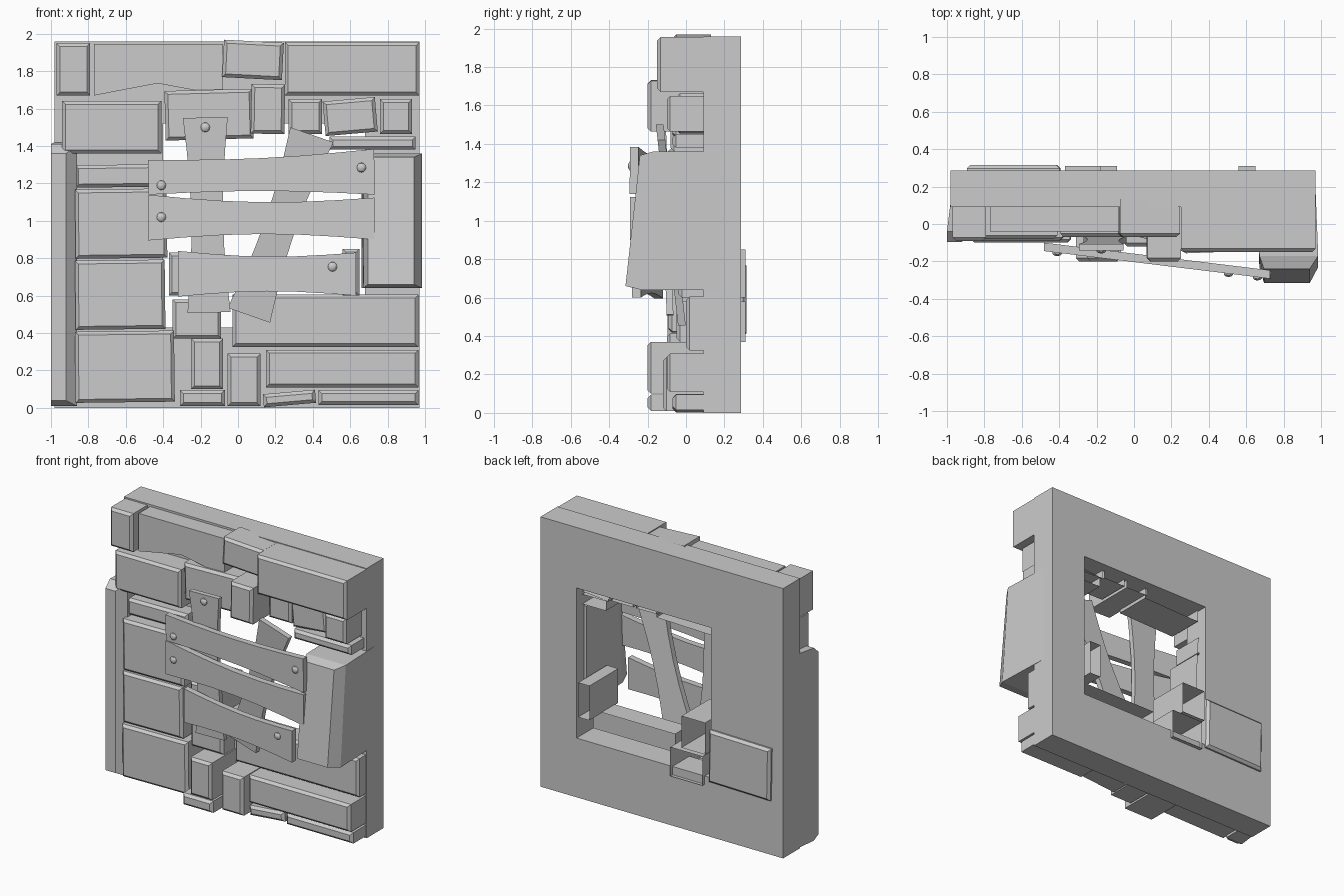
import bpy, bmesh
from math import sin, cos, pi, radians
from mathutils import Vector

if "Cube" in bpy.data.objects:
    bpy.data.objects.remove(bpy.data.objects["Cube"])


def loft(name, rings, caps=(True, True)):
    """Join equal-length rings of points with quads."""
    bm = bmesh.new()
    vs = [[bm.verts.new(p) for p in r] for r in rings]
    n = len(rings[0])
    for a, b in zip(vs, vs[1:]):
        for i in range(n):
            j = (i + 1) % n
            bm.faces.new((a[i], a[j], b[j], b[i]))
    if caps[0]:
        bm.faces.new(vs[0][::-1])
    if caps[1]:
        bm.faces.new(vs[-1])
    bmesh.ops.remove_doubles(bm, verts=bm.verts, dist=1e-5)
    bmesh.ops.recalc_face_normals(bm, faces=bm.faces)
    me = bpy.data.meshes.new(name)
    bm.to_mesh(me)
    bm.free()
    bpy.context.collection.objects.link(bpy.data.objects.new(name, me))


def rect(x0, x1, z0, z1, y, tilt=0, lean=0):
    """Rectangle facing -y, turned by tilt degrees, its foot leaning forward."""
    cx, cz, t = (x0 + x1) / 2, (z0 + z1) / 2, radians(tilt)
    return [(cx + (x - cx) * cos(t) - (z - cz) * sin(t), y - (lean if z == z0 else 0),
             cz + (x - cx) * sin(t) + (z - cz) * cos(t))
            for x, z in ((x0, z0), (x1, z0), (x1, z1), (x0, z1))]


def stone(name, x0, x1, z0, z1, front=-0.08, back=0.22, tilt=0, b=0.018):
    """Chamfered block, open towards the inside of the wall."""
    s = b if back > front else -b
    loft(name, [rect(x0, x1, z0, z1, back, tilt), rect(x0, x1, z0, z1, front + s, tilt),
                rect(x0 + b, x1 - b, z0 + b, z1 - b, front, tilt)], (False, True))


def board(name, p, q, w0, w1, waist, depth, thick=0.045):
    """Board along p-q (x, z) that narrows in the middle."""
    p, q = Vector(p), Vector(q)
    d = (q - p).normalized()
    side = Vector((-d.y, d.x))
    sides = [[], []]
    for i in range(7):
        t = i / 6
        w = w0 + (w1 - w0) * t - waist * sin(pi * t)
        for k, s in enumerate((1, -1)):
            sides[k].append(p.lerp(q, t) + side * w * s)
    outline = sides[0] + sides[1][::-1]
    loft(name, [[(v.x, depth(v.x, v.y) + e, v.y) for v in outline] for e in (0, thick)])


# Wall slab with a square window opening
outer, hole = (-0.98, 0.97, 0, 1.96), (-0.40, 0.68, 0.43, 1.52)
loft("wall_frame", [rect(*hole, 0.09), rect(*outer, 0.09), rect(*outer, 0.285),
                    rect(*hole, 0.285), rect(*hole, 0.09)], (False, False))

# Left column, stacked from the floor up
z = 0.03
for i, (height, x1, front) in enumerate([(0.38, -0.34, -0.1), (0.37, -0.39, -0.09),
                                         (0.37, -0.38, -0.09), (0.12, -0.39, -0.03)]):
    stone(f"left_stone_{i + 1}", -0.87, x1, z, z + height, front, tilt=0.7)
    z += height + 0.01
stone("left_stone_5", -0.94, -0.41, 1.36, 1.64)
stone("back_stone", -0.89, -0.395, 0.40, 0.78, 0.315, 0.2, 1)

# Lower right courses, stacked from the floor up
z = 0.015
for i, (height, x0, front) in enumerate([(0.08, 0.43, -0.07), (0.2, 0.15, -0.1), (0.28, -0.03, 0)]):
    stone(f"right_course_{i + 1}", x0, 0.965, z, z + height, front, 0.17)
    z += height + 0.015
stone("tilted_base_stone", 0.135, 0.415, 0.015, 0.085, -0.07, tilt=5)

# Small stones under the window
stone("base_stone", -0.31, -0.07, 0.01, 0.095, -0.2)
stone("base_stone_upper", -0.25, -0.08, 0.10, 0.37, -0.2)
stone("base_stone_side", -0.055, 0.12, 0.01, 0.29, -0.12)
stone("sill_stone", -0.35, -0.09, 0.37, 0.58, -0.05, 0.31)
stone("jamb_stone_left", -0.37, -0.18, 0.60, 0.83, -0.03, 0.31)
stone("jamb_stone_right", 0.56, 0.65, 0.60, 0.85, -0.04, 0.31)

# Row of stones above the window
stone("lintel_stone", -0.39, 0.08, 1.435, 1.70, -0.07, tilt=1.5)
stone("lintel_block", 0.07, 0.25, 1.465, 1.73, -0.2, tilt=-1)
for i, (x0, x1, front, tilt) in enumerate([(0.27, 0.45, -0.04, 0), (0.46, 0.74, -0.05, 5),
                                           (0.76, 0.93, -0.1, 0)]):
    stone(f"small_stone_{i + 1}", x0, x1, 1.465, 1.65, front, tilt=tilt)
stone("thin_stone", 0.49, 0.95, 1.38, 1.45, -0.07)

# Top row
stone("top_stone_left", -0.97, -0.79, 1.67, 1.95, -0.09)
stone("top_stone_tilted", -0.08, 0.24, 1.76, 1.96, -0.07, 0.13, -3)
stone("top_stone_right", 0.25, 0.97, 1.67, 1.955, -0.15)
notch = [(-0.77, 1.67), (-0.43, 1.735), (-0.08, 1.67), (-0.08, 1.945), (-0.77, 1.945)]
loft("broken_lintel", [[(x, y, z) for x, z in notch] for y in (-0.04, 0.2)])

# Tall chamfered stone along the left edge
loft("left_post", [rect(-0.98, -0.86, 0.01, 1.42, 0.12), rect(-1.0, -0.86, 0.01, 1.41, -0.04),
                   rect(-1.0, -0.92, 0.04, 1.36, -0.095)])

# Large stone on the right whose foot leans forward
loft("right_stone", [rect(0.66, 0.97, 0.64, 1.36, 0.2),
                     rect(0.67, 0.985, 0.64, 1.36, -0.17, lean=0.06),
                     rect(0.695, 0.94, 0.66, 1.34, -0.24, lean=0.075)])


# Boards across the window, slanting forward to the right
def cross_depth(x, z):
    return -0.145 - 0.122 * (x + 0.48)


def upright_depth(x, z):
    return -0.10 - 0.04 * (z - 0.5)


def diagonal_depth(x, z):
    return -0.04 - 0.11 * (z - 0.44)


board("upper_board", (-0.48, 1.233), (0.73, 1.262), 0.093, 0.122, 0.02, cross_depth)
board("middle_board", (-0.48, 1.017), (0.73, 1.012), 0.122, 0.112, 0.032, cross_depth)
board("lower_board", (-0.32, 0.717), (0.63, 0.715), 0.122, 0.115, 0.026, cross_depth)

# Upright and diagonal boards behind them
board("upright_board", (-0.155, 0.51), (-0.175, 1.552), 0.115, 0.12, 0.033, upright_depth, 0.035)
board("diagonal_board", (0.058, 0.495), (0.395, 1.46), 0.12, 0.122, 0.037, diagonal_depth, 0.04)

# Nail heads
for i, (x, z, depth) in enumerate([(-0.41, 1.19, cross_depth), (0.66, 1.285, cross_depth),
                                   (-0.41, 1.02, cross_depth), (0.505, 0.755, cross_depth),
                                   (-0.175, 1.5, upright_depth)]):
    bpy.ops.mesh.primitive_uv_sphere_add(segments=10, ring_count=6, radius=0.026,
                                         location=(x, depth(x, z), z))
    nail = bpy.context.object
    nail.name = f"nail_{i + 1}"
    nail.scale.y = 0.7
    bpy.ops.object.shade_smooth_by_angle()
